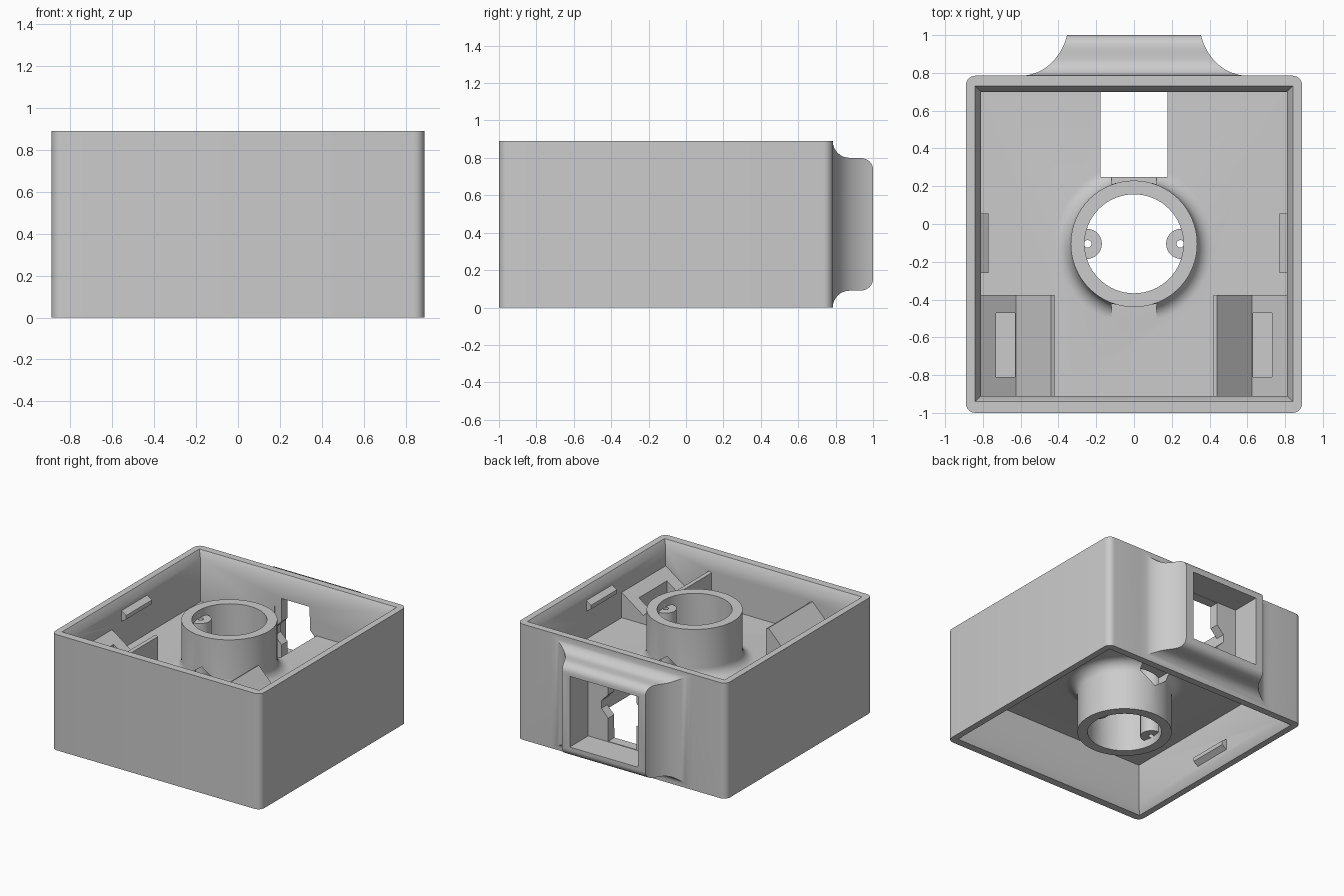
import bpy, bmesh
from math import sin, cos, pi, radians

if "Cube" in bpy.data.objects:
    bpy.data.objects.remove(bpy.data.objects["Cube"])

MID = 0.445      # mid height of the enclosure
WALL_Y = 0.785   # outer face of the back wall
HUB_Y = -0.105   # centre of the tube

grey = bpy.data.materials.new("light_grey")
grey.use_nodes = True
grey.diffuse_color = (0.6, 0.6, 0.6, 1)
grey.node_tree.nodes["Principled BSDF"].inputs["Base Color"].default_value = (0.6, 0.6, 0.6, 1)


def loft(name, rings):
    """Closed solid through matching rings of points."""
    bm = bmesh.new()
    loops = [[bm.verts.new(p) for p in ring] for ring in rings]
    n = len(loops[0])
    for a, b in zip(loops, loops[1:]):
        for i in range(n):
            j = (i + 1) % n
            bm.faces.new((a[i], a[j], b[j], b[i]))
    bm.faces.new(loops[0])
    bm.faces.new(loops[-1])
    bmesh.ops.recalc_face_normals(bm, faces=bm.faces)
    mesh = bpy.data.meshes.new(name)
    bm.to_mesh(mesh)
    bm.free()
    mesh.materials.append(grey)
    obj = bpy.data.objects.new(name, mesh)
    bpy.context.collection.objects.link(obj)
    return obj


def prism(name, outline, y0, y1):
    """Outline in x and z, extruded along y."""
    return loft(name, [[(x, y, z) for x, z in outline] for y in (y0, y1)])


def box(name, x0, x1, y0, y1, z0, z1):
    return prism(name, [(x0, z0), (x1, z0), (x1, z1), (x0, z1)], y0, y1)


def turned(name, cx, cy, profile, n=64):
    """Round solid from (radius, z) pairs."""
    return loft(name, [[(cx + r * cos(2 * pi * i / n), cy + r * sin(2 * pi * i / n), z)
                        for i in range(n)] for r, z in profile])


def combine(part, operation):
    """Merge a part into the body, or cut it out."""
    mod = body.modifiers.new(part.name, 'BOOLEAN')
    mod.operation = operation
    mod.solver = 'EXACT'
    mod.object = part
    bpy.context.view_layer.objects.active = body
    bpy.ops.object.modifier_apply(modifier=mod.name)
    bpy.data.objects.remove(part)


def add(part):
    combine(part, 'UNION')


def cut(part):
    combine(part, 'DIFFERENCE')


# Outer shell with rounded upright corners
R = 0.05
corners = [(0.89 - R, WALL_Y - R), (R - 0.89, WALL_Y - R), (R - 0.89, R - 1), (0.89 - R, R - 1)]
outline = [(cx + R * cos(pi / 2 * (k + i / 6)), cy + R * sin(pi / 2 * (k + i / 6)))
           for k, (cx, cy) in enumerate(corners) for i in range(7)]
body = loft("enclosure_body", [[(x, y, z) for x, y in outline] for z in (0, 2 * MID)])

# Flared port on the back wall
stations = [(WALL_Y - 0.04, 0.6, 0.444)]
T = radians(75)
ys = [WALL_Y + 0.09 * (1 - cos(pi / 2 * i / 8)) for i in range(9)]
ys += [0.9, 0.93] + [0.93 + 0.07 * sin(pi / 2 * i / 6) for i in range(1, 7)]
for y in ys:
    lo, hi = 0.0, T
    for _ in range(30):
        t = (lo + hi) / 2
        if (1 - cos(t)) / (1 - cos(T)) < (y - WALL_Y) / (1 - WALL_Y):
            lo = t
        else:
            hi = t
    w = 0.6 - 0.245 * sin(lo) / sin(T)
    u = min(1, (y - WALL_Y) / 0.09)
    h = 0.444 - 0.089 * (1 - (1 - u) ** 2) ** 0.5
    if y > 0.93:
        h -= 0.06 * (1 - max(0, 1 - ((y - 0.93) / 0.07) ** 2) ** 0.5)
    stations.append((y, w, h))
add(loft("port_flare", [[(-w, y, MID - h), (w, y, MID - h), (w, y, MID + h), (-w, y, MID + h)]
                        for y, w, h in stations]))

# Upper and lower cavities with chamfered rims, leaving a middle floor
for side in (1, -1):
    rings = []
    for grow, dz in ((0, 0.06), (0, 0.39), (0.036, 0.455)):
        x, y0, y1, z = 0.81 + grow, -0.91 - grow, 0.70 + grow, MID + side * dz
        rings.append([(-x, y0, z), (x, y0, z), (x, y1, z), (-x, y1, z)])
    cut(loft("cavity", rings))

# Central tube with fillets onto both sides of the floor
F = 0.085
fillet = [(0.335 + F * (1 - cos(a)), 0.06 + F * (1 - sin(a)))
          for a in [pi / 2 * i / 8 for i in range(9)]]
profile = [(0.335, 0)] + [(r, MID - d) for r, d in fillet]
profile += [(r, MID + d) for r, d in reversed(fillet)] + [(0.335, 2 * MID)]
add(turned("tube", 0, HUB_Y, profile))

# Tilted cradles beside the front wall, each with a pocket
for s in (1, -1):
    ramp = [(0.85, 0.45), (0.85, 0.728), (0.625, 0.57), (0.44, 0.76), (0.42, 0.75), (0.42, 0.45)]
    add(prism("cradle", [(s * x, z) for x, z in ramp], -0.95, -0.375))
    a, b = sorted((s * 0.63, s * 0.73))
    cut(box("cradle_pocket", a, b, -0.81, -0.47, 0.54, 0.8))

# Snap ridges on the side walls, above and below
for s in (1, -1):
    for side in (1, -1):
        ridge = [(0.83, 0.26), (0.77, 0.30), (0.77, 0.33), (0.83, 0.37)]
        add(prism("snap_ridge", [(s * x, MID + side * d) for x, d in ridge], -0.26, 0.055))

# Bore, then screw ribs inside it
cut(turned("bore", 0, HUB_Y, [(0.262, -0.1), (0.262, 1)]))
for s in (1, -1):
    add(turned("screw_rib", s * 0.25, HUB_Y, [(0.08, 0.06), (0.08, 0.83)], 32))
    cut(turned("screw_hole", s * 0.245, HUB_Y, [(0.02, 0.03), (0.02, 0.86)], 16))

# Gabled cable passages through the tube wall
for side in (1, -1):
    gable = [(-0.12, 0.061), (0.12, 0.061), (0.12, 0.12), (0, 0.21), (-0.12, 0.12)]
    cut(prism("cable_passage", [(x, MID + side * d) for x, d in gable], -0.56, 0.27))

# Floor window, port socket and stepped opening in the back wall
cut(box("floor_window", -0.178, 0.178, 0.25, 0.702, 0.25, 0.64))
cut(box("port_socket", -0.29, 0.29, 0.775, 1.1, MID - 0.272, MID + 0.272))
half = [(0.12, 0.268), (0.12, 0.09), (0.178, 0.03)]
half += [(x, -d) for x, d in reversed(half)]
opening = [(x, MID + d) for x, d in half] + [(-x, MID + d) for x, d in reversed(half)]
cut(prism("wall_opening", opening, 0.66, 0.8))

# Smooth curved faces, keep edges sharp
bpy.ops.object.select_all(action='DESELECT')
body.select_set(True)
bpy.context.view_layer.objects.active = body
bpy.ops.object.shade_smooth_by_angle(angle=radians(30))
